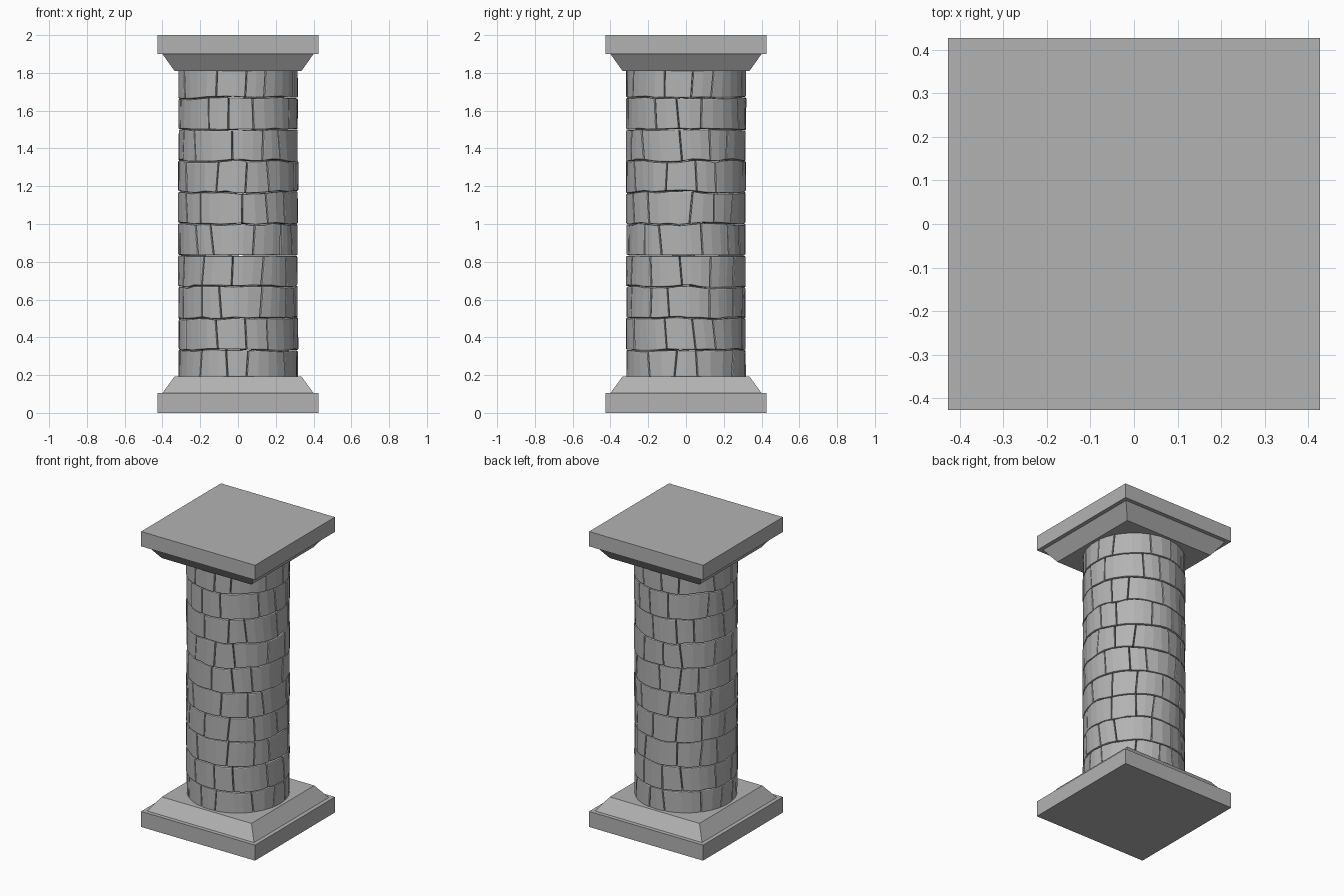
import bpy, bmesh, math, random

if "Cube" in bpy.data.objects:
    bpy.data.objects.remove(bpy.data.objects["Cube"])

random.seed(7)

stone = bpy.data.materials.new("grey stone")
stone.diffuse_color = (0.45, 0.45, 0.45, 1)
stone.use_nodes = True
stone.node_tree.nodes["Principled BSDF"].inputs["Base Color"].default_value = stone.diffuse_color


def add_object(name, bm):
    bmesh.ops.recalc_face_normals(bm, faces=bm.faces[:])
    mesh = bpy.data.meshes.new(name)
    bm.to_mesh(mesh)
    bm.free()
    mesh.materials.append(stone)
    ob = bpy.data.objects.new(name, mesh)
    bpy.context.collection.objects.link(ob)
    return ob


def square_block(name, z0, half0, z1, half1):
    """Square slab or frustum between two heights."""
    bm = bmesh.new()
    rings = []
    for z, h in ((z0, half0), (z1, half1)):
        rings.append([bm.verts.new((sx * h, sy * h, z))
                      for sx, sy in ((-1, -1), (1, -1), (1, 1), (-1, 1))])
    bm.faces.new(rings[0])
    bm.faces.new(rings[1])
    for i in range(4):
        j = (i + 1) % 4
        bm.faces.new((rings[0][i], rings[0][j], rings[1][j], rings[1][i]))
    return add_object(name, bm)


# Base and capital: square slabs with sloped mouldings
square_block("base_slab", 0, 0.427, 0.105, 0.427)
square_block("base_moulding", 0.105, 0.40, 0.193, 0.336)
square_block("capital_moulding", 1.81, 0.336, 1.9, 0.40)
square_block("capital_slab", 1.9, 0.427, 2.0, 0.427)

# Brick shaft: ten courses, joints (degrees from the front) repeat every quarter
JOINTS = [(-10, 10, 52), (-20, 8, 29), (-17, 24, 53), (-6, 24, 54), (-26, 15, 46),
          (4, 29, 50), (-20, 9, 30), (-6, 24, 44), (-30, -9, 15), (-21, 7, 27)]
PITCH = 1 / 6
R_OUT, R_IN = 0.317, 0.17
GAP = 0.002
KNOTS = 30

# Wavy height of each bed joint, shared by the courses above and below it
AMP = [0, .007, .008, .009, .002, .007, .009, .009, .005, .008, 0]
beds = [[PITCH * (i + 1) + random.uniform(-1, 1) * a for _ in range(KNOTS)]
        for i, a in enumerate(AMP)]


def bed_height(i, angle):
    t = (angle / math.tau * KNOTS) % KNOTS
    k = int(t) % KNOTS
    f = t - int(t)
    return beds[i][k] * (1 - f) + beds[i][(k + 1) % KNOTS] * f


def add_brick(bm, row, left, right, radius):
    """Curved block; left and right hold (bottom, top) joint angles."""
    width = right[0] - left[0]
    segs = max(2, round(math.degrees(width) / 11))
    pad = GAP / radius
    cols = []
    for s in range(segs + 1):
        t = s / segs
        col = []
        for end, sign in ((0, 1), (1, -1)):
            a0, a1 = left[end] + pad, right[end] - pad
            a = a0 + (a1 - a0) * t
            z = bed_height(row + end, a) + sign * GAP
            for r in (R_IN, radius):
                col.append(bm.verts.new((r * math.sin(a), -r * math.cos(a), z)))
        cols.append(col)          # inner low, outer low, inner high, outer high
    for c, d in zip(cols, cols[1:]):
        for i, j in ((0, 1), (1, 3), (3, 2), (2, 0)):
            bm.faces.new((c[i], c[j], d[j], d[i]))
    for c in (cols[0], cols[-1]):
        bm.faces.new((c[0], c[1], c[3], c[2]))


bm = bmesh.new()
for row, angles in enumerate(JOINTS):
    joints = []
    for quarter in range(4):
        for a in angles:
            mid = a + 90 * quarter + random.uniform(-1, 1)
            lean = random.uniform(-1.8, 1.8)
            joints.append((math.radians(mid - lean), math.radians(mid + lean)))
    joints.append(tuple(a + math.tau for a in joints[0]))
    for left, right in zip(joints, joints[1:]):
        add_brick(bm, row, left, right, R_OUT + random.uniform(-0.002, 0.003))
shaft = add_object("brick_shaft", bm)

# Worn edges on every brick
bevel = shaft.modifiers.new("worn_edges", 'BEVEL')
bevel.width = 0.006
bevel.segments = 2
bevel.limit_method = 'ANGLE'
bevel.angle_limit = math.radians(45)
